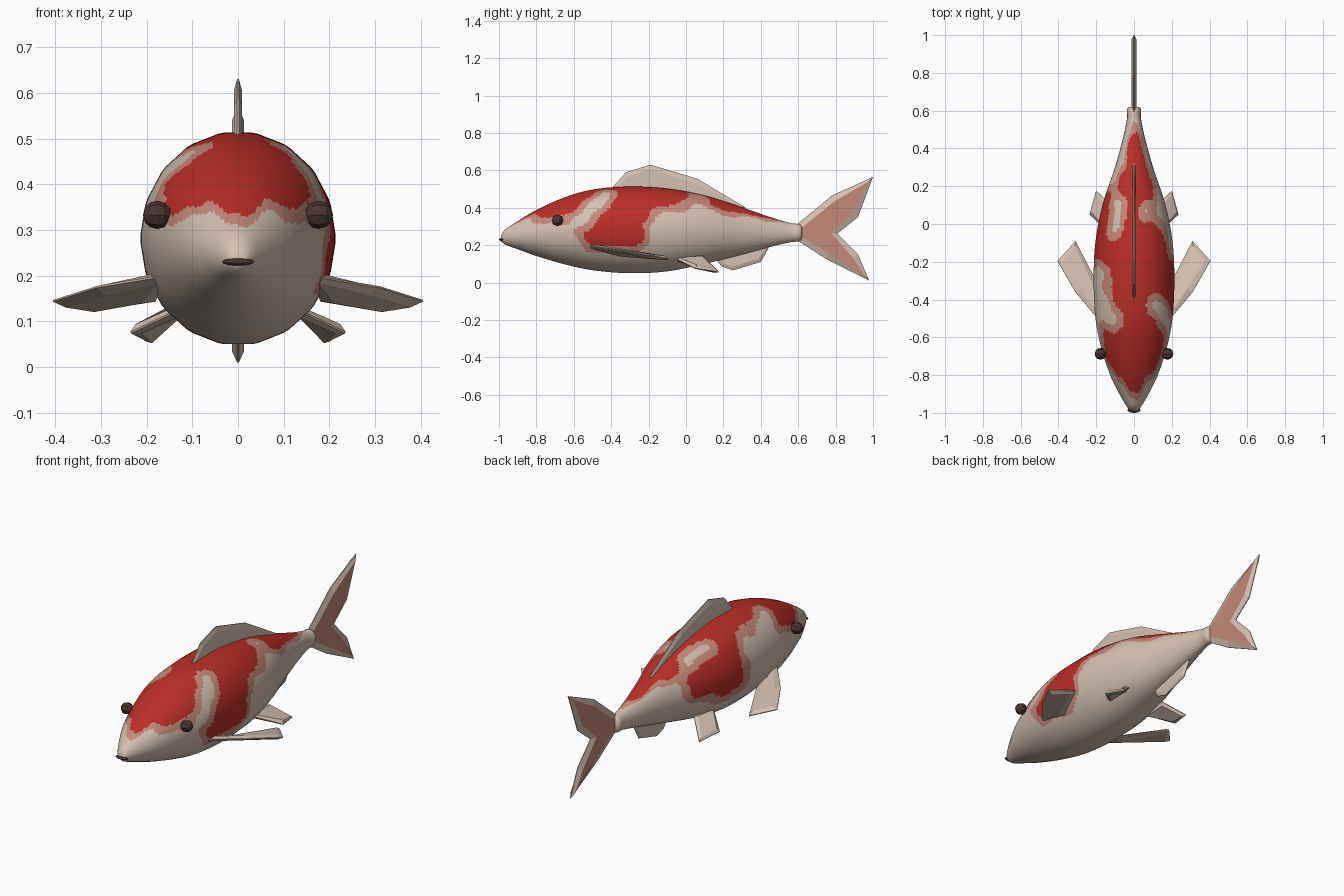
import bpy, bmesh, math
from mathutils import Vector
from mathutils.geometry import normal as polygon_normal

cube = bpy.data.objects.get("Cube")
if cube:
    bpy.data.objects.remove(cube, do_unlink=True)


def make_material(name, rgb):
    mat = bpy.data.materials.new(name)
    mat.use_nodes = True
    colour = (*rgb, 1.0)
    mat.diffuse_color = colour
    mat.node_tree.nodes["Principled BSDF"].inputs["Base Color"].default_value = colour
    return mat


cream = make_material("cream", (0.66, 0.53, 0.44))
pink = make_material("pale pink", (0.56, 0.25, 0.19))
red = make_material("deep red", (0.50, 0.027, 0.02))
brown = make_material("dark brown", (0.07, 0.035, 0.032))


def add_object(name, bm, materials):
    mesh = bpy.data.meshes.new(name)
    bm.to_mesh(mesh)
    bm.free()
    for mat in materials:
        mesh.materials.append(mat)
    obj = bpy.data.objects.new(name, mesh)
    bpy.context.collection.objects.link(obj)
    return obj


# Body stations: y, top z, bottom z, half width
STATIONS = [
    (-0.99, 0.25, 0.222, 0.018), (-0.97, 0.28, 0.205, 0.036),
    (-0.9, 0.328, 0.178, 0.078), (-0.8, 0.388, 0.142, 0.127),
    (-0.65, 0.455, 0.098, 0.176), (-0.5, 0.497, 0.066, 0.205),
    (-0.3, 0.513, 0.05, 0.215), (-0.1, 0.502, 0.06, 0.206),
    (0.1, 0.465, 0.1, 0.168), (0.3, 0.402, 0.15, 0.102),
    (0.45, 0.35, 0.19, 0.06), (0.56, 0.318, 0.216, 0.037),
    (0.61, 0.311, 0.222, 0.036), (0.62, 0.3, 0.235, 0.026),
]


def section(y):
    """Smooth interpolation of the stations at y."""
    i = next((k for k in range(len(STATIONS) - 1) if y <= STATIONS[k + 1][0]), len(STATIONS) - 2)
    p, q = STATIONS[i], STATIONS[i + 1]
    before, after = STATIONS[max(i - 1, 0)], STATIONS[min(i + 2, len(STATIONS) - 1)]
    span = q[0] - p[0]
    u = (y - p[0]) / span
    values = []
    for c in (1, 2, 3):
        m = (q[c] - before[c]) / (q[0] - before[0]) * span
        n = (after[c] - p[c]) / (after[0] - p[0]) * span
        bend = (1 - u) ** 2 * u * m - (1 - u) * u * u * n
        values.append(p[c] + (q[c] - p[c]) * u * u * (3 - 2 * u) + bend)
    return values


# Markings as capsules: y and angle from the top at both ends, then radius
RED_AREAS = [
    (-0.66, -0.45, -0.66, 0.45, 0.15), (-0.76, 0, 0.2, -0.1, 0.13),
    (-0.38, 1.3, -0.3, 0.3, 0.15), (-0.3, 0.6, -0.1, 0.4, 0.12),
    (-0.48, 1.65, -0.3, 1.65, 0.07), (0.2, 0.35, 0.38, 0.2, 0.1),
    (0.2, -0.1, 0.4, 0, 0.09), (-0.1, -1.45, 0.08, -1.2, 0.1),
    (-0.12, -0.5, -0.09, -1.3, 0.11),
]
PALE_AREAS = [
    (-0.44, 0.68, -0.62, 1.5, 0.075), (0.08, 1.2, 0.07, 0.4, 0.055),
    (-0.01, -0.55, 0.1, -0.55, 0.07), (-0.5, -0.7, -0.27, -1.2, 0.085),
]
ANGLE_SCALE = 0.22


def capsule_distance(y, s, area):
    ay, at, by, bt, radius = area
    a, b = Vector((ay, at * ANGLE_SCALE)), Vector((by, bt * ANGLE_SCALE))
    p = Vector((y, s))
    u = min(1, max(0, (p - a).dot(b - a) / (b - a).length_squared))
    return (p - a - (b - a) * u).length - radius


def marking(y, t):
    """Slot 0 cream, 1 pink, 2 red."""
    s = t * ANGLE_SCALE
    d = min(capsule_distance(y, s, a) for a in RED_AREAS)
    d = max([d] + [-capsule_distance(y, s, a) for a in PALE_AREAS])
    d += 0.009 * math.sin(31 * y + 17 * s) + 0.007 * math.sin(47 * s - 23 * y)
    return 2 if d < 0 else 1 if d < 0.045 else 0


# Body: fine rings, shaded round, with an eighteen-sided outline
SIDES, FACET = 90, math.radians(20)
LENGTHS = 170
y_first, y_last = STATIONS[0][0], STATIONS[-1][0]
ys = [y_first + (y_last - y_first) * i / LENGTHS for i in range(LENGTHS + 1)]
bm = bmesh.new()
rings, flat_positions = [], []
for y in ys:
    top, bottom, width = section(y)
    mid, height = (top + bottom) / 2, (top - bottom) / 2 / math.cos(FACET / 2)
    ring = []
    for k in range(SIDES):
        t = math.tau * k / SIDES - math.pi
        x, z = width * math.sin(t), height * math.cos(t)
        shrink = math.cos(FACET / 2) / math.cos((t - math.pi / 2) % FACET - FACET / 2)
        ring.append(bm.verts.new((x, y, mid + z)))
        flat_positions.append((x * shrink, y, mid + z * shrink))
    rings.append(ring)
for i in range(LENGTHS):
    for k in range(SIDES):
        n = (k + 1) % SIDES
        face = bm.faces.new((rings[i][k], rings[i][n], rings[i + 1][n], rings[i + 1][k]))
        face.material_index = marking((ys[i] + ys[i + 1]) / 2, math.tau * (k + 0.5) / SIDES - math.pi)
bm.faces.new(rings[0])
bm.faces.new(rings[-1])
bmesh.ops.recalc_face_normals(bm, faces=bm.faces)
for face in bm.faces:
    face.smooth = True
body = add_object("body", bm, [cream, pink, red])
round_normals = [v.normal.copy() for v in body.data.vertices]
for vert, position in zip(body.data.vertices, flat_positions):
    vert.co = position
body.data.update()
body.data.normals_split_custom_set_from_vertices(round_normals)


def add_fin(name, outline, rim, depth, centre=cream):
    """Thin bevelled plate with a raised panel on both faces."""
    points = [Vector(p) for p in outline]
    offset = polygon_normal(points) * 0.002
    bm = bmesh.new()
    upper = [bm.verts.new(p + offset) for p in points]
    lower = [bm.verts.new(p - offset) for p in points]
    panels = [bm.faces.new(upper), bm.faces.new(lower[::-1])]
    for k in range(len(points)):
        bm.faces.new((upper[k - 1], lower[k - 1], lower[k], upper[k]))
    bmesh.ops.recalc_face_normals(bm, faces=bm.faces)
    bm.normal_update()
    bmesh.ops.inset_individual(bm, faces=panels, thickness=rim, depth=depth)
    for face in panels:
        face.material_index = 1
    return add_object(name, bm, [cream, centre])


def upright(profile):
    return [(0, y, z) for y, z in profile]


# Centre fins
add_fin("dorsal_fin", upright([
    (-0.41, 0.49), (-0.32, 0.59), (-0.19, 0.63), (0.06, 0.555), (0.32, 0.4),
    (0.2, 0.38), (-0.1, 0.46), (-0.3, 0.46)]), 0.025, 0.007)
add_fin("tail_fin", upright([
    (0.58, 0.3), (0.78, 0.465), (1.0, 0.565), (0.92, 0.35), (0.81, 0.262),
    (0.92, 0.15), (0.98, 0.01), (0.75, 0.125), (0.58, 0.235)]), 0.033, 0.011, pink)
add_fin("anal_fin", upright([
    (0.15, 0.14), (0.19, 0.085), (0.25, 0.065), (0.4, 0.11), (0.45, 0.2),
    (0.3, 0.19)]), 0.02, 0.007)

# Paired fins and eyes
PECTORAL = [(0.16, -0.54, 0.2), (0.31, -0.36, 0.175), (0.405, -0.195, 0.145),
            (0.31, -0.09, 0.125), (0.18, -0.34, 0.145)]
PELVIC = [(0.12, -0.06, 0.13), (0.235, 0.05, 0.075), (0.2, 0.175, 0.057), (0.11, 0.09, 0.14)]
for side, sign in (("left", 1), ("right", -1)):
    for part, outline, rim in (("pectoral_fin", PECTORAL, 0.03), ("pelvic_fin", PELVIC, 0.02)):
        add_fin(f"{side}_{part}", [(sign * x, y, z) for x, y, z in outline], rim, 0.01)
    bpy.ops.mesh.primitive_uv_sphere_add(
        segments=8, ring_count=6, radius=0.031, location=(sign * 0.177, -0.687, 0.333),
        rotation=(0, math.pi / 2, 0))
    bpy.context.object.name = f"{side}_eye"
    bpy.context.object.data.materials.append(brown)

# Mouth
bpy.ops.mesh.primitive_uv_sphere_add(segments=16, ring_count=8, radius=1, location=(0, -0.985, 0.23))
mouth = bpy.context.object
mouth.name = "mouth"
mouth.scale = (0.035, 0.015, 0.008)
mouth.data.materials.append(brown)
bpy.ops.object.shade_smooth()
